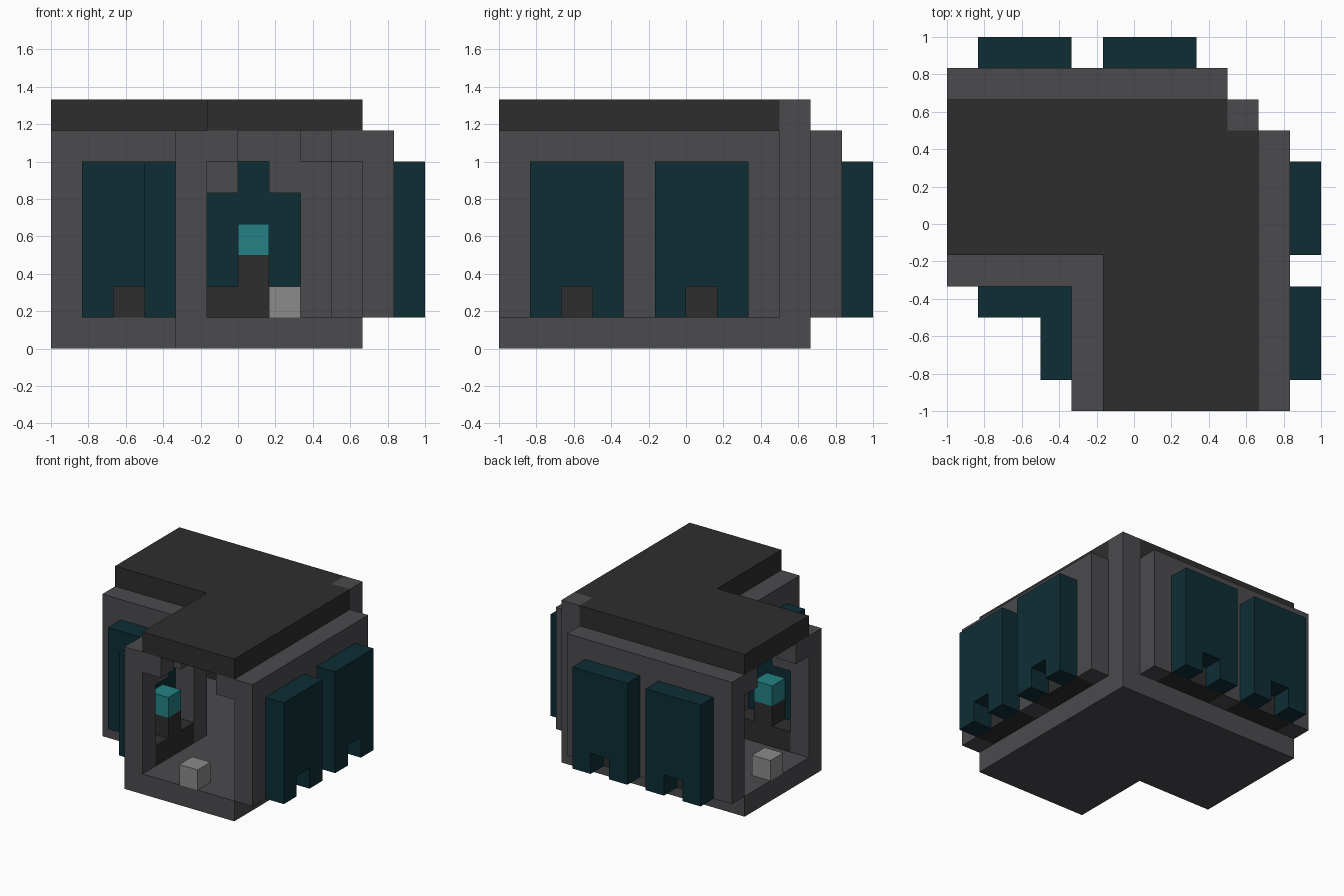
import bpy, bmesh
from mathutils import Vector

U = 1 / 6  # one block

if "Cube" in bpy.data.objects:
    bpy.data.objects.remove(bpy.data.objects["Cube"])


def material(name, rgb):
    m = bpy.data.materials.new(name)
    m.use_nodes = True
    m.diffuse_color = (*rgb, 1)
    m.node_tree.nodes["Principled BSDF"].inputs["Base Color"].default_value = (*rgb, 1)
    return m


stone = material("stone grey", (0.070, 0.067, 0.075))
slate = material("charcoal", (0.027, 0.027, 0.027))
teal = material("deep teal", (0.004, 0.027, 0.035))
glow = material("bright teal", (0.017, 0.220, 0.230))
pale = material("pale grey", (0.260, 0.260, 0.260))

# Ways to place a profile (a, b) at depth d
AXES = {
    "plan": lambda a, b, d: (a, b, d),
    "side": lambda a, b, d: (d, a, b),
    "back": lambda a, b, d: (a, d, b),
}


def prism(name, profile, axis, start, mat, thick=1):
    """Extrude a flat profile, given in blocks, along one axis."""
    bm = bmesh.new()
    place = AXES[axis]
    offset = Vector((6, 6, 0))
    verts = [bm.verts.new((Vector(place(a, b, start)) - offset) * U) for a, b in profile]
    face = bm.faces.new(verts)
    ext = bmesh.ops.extrude_face_region(bm, geom=[face])
    step = Vector(place(0, 0, thick)) * U
    new = [v for v in ext["geom"] if isinstance(v, bmesh.types.BMVert)]
    bmesh.ops.translate(bm, verts=new, vec=step)
    bmesh.ops.recalc_face_normals(bm, faces=bm.faces)
    mesh = bpy.data.meshes.new(name)
    bm.to_mesh(mesh)
    bm.free()
    mesh.materials.append(mat)
    obj = bpy.data.objects.new(name, mesh)
    bpy.context.collection.objects.link(obj)
    return obj


def rect(a, b, w=1, h=1):
    return [(a, b), (a + w, b), (a + w, b + h), (a, b + h)]


def wall_profile(length, bays):
    """Wall outline with a stepped arch rising from its foot at every bay."""
    pts = [(0, 1)]
    for s in bays:
        pts += [(s, 1), (s, 5), (s + 1, 5), (s + 1, 6),
                (s + 2, 6), (s + 2, 5), (s + 3, 5), (s + 3, 1)]
    return pts + [(length, 1), (length, 7), (0, 7)]


def wall(name, axis, depth, shutter_depth, length, bays):
    prism(name + "_wall", wall_profile(length, bays), axis, depth, stone)
    for n, s in enumerate(bays, 1):
        tag = f"{name}_{n}"
        # Outer panel with a notch at its foot
        prism(tag + "_window_panel",
              [(s, 1), (s + 1, 1), (s + 1, 2), (s + 2, 2), (s + 2, 1),
               (s + 3, 1), (s + 3, 6), (s, 6)], axis, shutter_depth, teal)
        # Stepped sill carrying a lamp
        prism(tag + "_window_sill",
              [(s, 1), (s + 3, 1), (s + 3, 2), (s + 2, 2), (s + 2, 3),
               (s + 1, 3), (s + 1, 2), (s, 2)], axis, depth, slate)
        prism(tag + "_window_lamp", rect(s + 1, 3), axis, depth, glow)


# Floor and roof
prism("floor", [(4, 0), (10, 0), (10, 10), (0, 10), (0, 4), (4, 4)], "plan", 0, stone)
prism("roof", [(5, 0), (10, 0), (10, 9), (9, 9), (9, 10), (0, 10), (0, 5), (5, 5)],
      "plan", 7, slate)
prism("corner_pillar", rect(9, 9), "plan", 1, stone, 7)

# The two wings mirror each other across the diagonal
for axis, wing in (("side", "front_wing"), ("back", "side_wing")):
    wall(wing + "_outer", axis, 10, 11, 9, (1, 5))
    wall(wing + "_inner", axis, 4, 3, 5, (1,))
    # Braces under the roof at the doorway and beside the pillar
    for label, u, d in (("door_inner", 0, 5), ("door_outer", 0, 9), ("pillar", 8, 9)):
        prism(f"{wing}_{label}_brace", rect(u, 6), axis, d, stone)
    prism(wing + "_door_step", rect(0, 1), axis, 7, pale)
